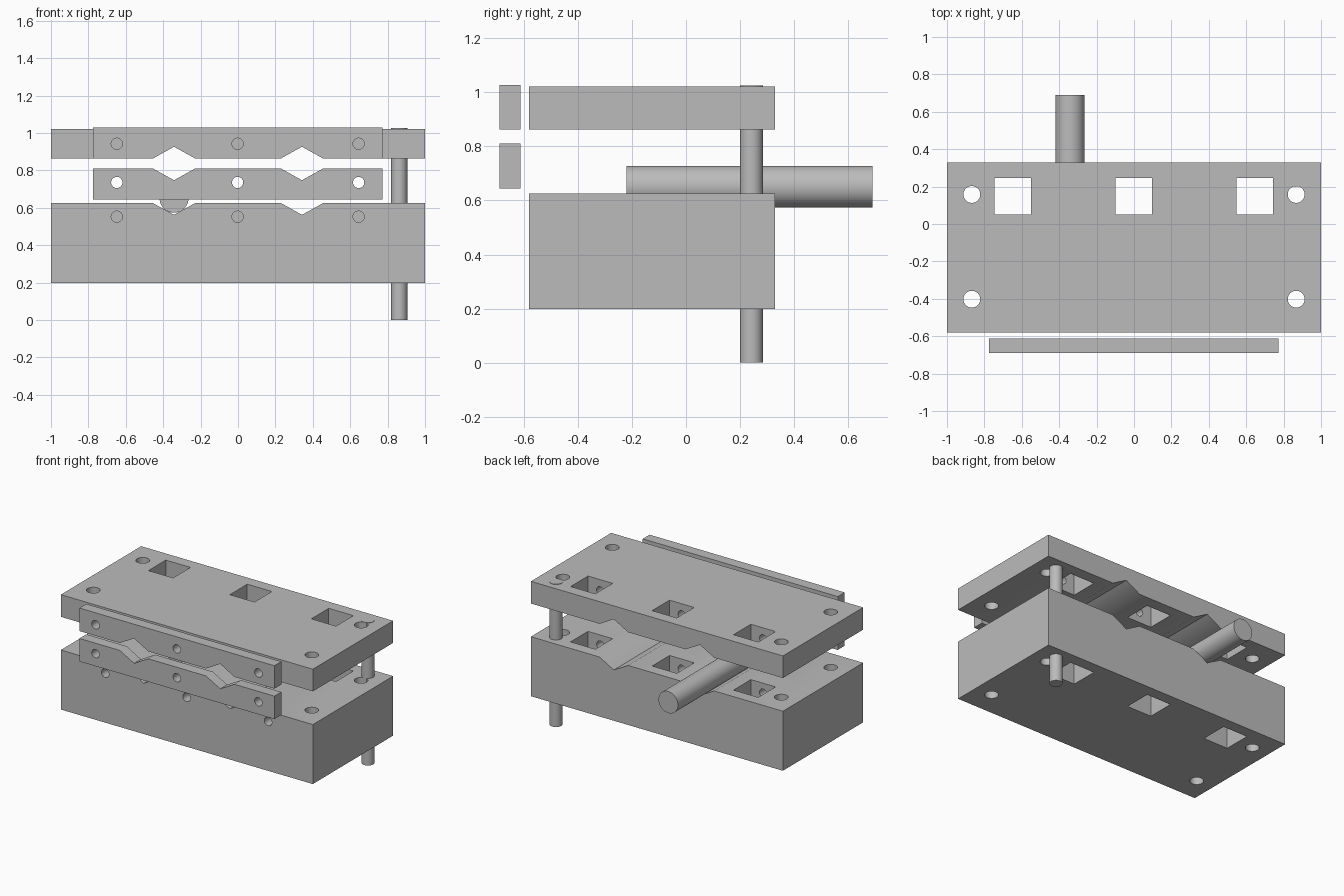
import bpy, bmesh, math
from mathutils import Matrix

if "Cube" in bpy.data.objects:
    bpy.data.objects.remove(bpy.data.objects["Cube"])

steel = bpy.data.materials.new("plain_grey")
steel.diffuse_color = (0.5, 0.5, 0.5, 1)
steel.use_nodes = True
steel.node_tree.nodes["Principled BSDF"].inputs["Base Color"].default_value = steel.diffuse_color


def make(name, bm):
    bmesh.ops.recalc_face_normals(bm, faces=bm.faces)
    me = bpy.data.meshes.new(name)
    bm.to_mesh(me)
    bm.free()
    me.materials.append(steel)
    ob = bpy.data.objects.new(name, me)
    bpy.context.collection.objects.link(ob)
    return ob


def cylinder(name, r, axis, start, length):
    bm = bmesh.new()
    bmesh.ops.create_cone(bm, cap_ends=True, segments=48, radius1=r, radius2=r, depth=length)
    bmesh.ops.translate(bm, verts=bm.verts, vec=(0, 0, length / 2))
    if axis == 'Y':
        bm.transform(Matrix.Rotation(-math.pi / 2, 4, 'X'))
    bm.transform(Matrix.Translation(start))
    return make(name, bm)


def box(name, x0, x1, y0, y1, z0, z1):
    return extrude(name, [(x0, z0), (x1, z0), (x1, z1), (x0, z1)], y0, y1)


def extrude(name, profile, y0, y1):
    bm = bmesh.new()
    face = bm.faces.new([bm.verts.new((x, y0, z)) for x, z in profile])
    ext = bmesh.ops.extrude_face_region(bm, geom=[face])
    verts = [v for v in ext["geom"] if isinstance(v, bmesh.types.BMVert)]
    bmesh.ops.translate(bm, verts=verts, vec=(0, y1 - y0, 0))
    return make(name, bm)


def grooved(name, half, y0, y1, plain_z, groove_z, cx=0.0):
    """Bar with two V grooves in the face at groove_z, cut towards plain_z."""
    depth = math.copysign(0.063, plain_z - groove_z)
    pts = [(cx - half, plain_z), (cx - half, groove_z)]
    for c in (-0.342, 0.342):
        pts += [(c - 0.113, groove_z), (c, groove_z + depth), (c + 0.113, groove_z)]
    pts += [(cx + half, groove_z), (cx + half, plain_z)]
    return extrude(name, pts, y0, y1)


def cut(ob, cutter):
    mod = ob.modifiers.new("cut", 'BOOLEAN')
    mod.operation, mod.solver, mod.object = 'DIFFERENCE', 'EXACT', cutter
    bpy.context.view_layer.objects.active = ob
    bpy.ops.object.modifier_apply(modifier=mod.name)
    bpy.data.objects.remove(cutter)


def smooth(ob):
    bpy.ops.object.select_all(action='DESELECT')
    ob.select_set(True)
    bpy.context.view_layer.objects.active = ob
    bpy.ops.object.shade_smooth_by_angle(angle=math.radians(30))


bolt_x = (-0.648, -0.002, 0.645)

# base block and top plate: corner holes, nut pockets, bolt holes from the front
base = grooved("base_block", 1.0, -0.58, 0.33, 0.198, 0.625)
plate = grooved("top_plate", 1.0, -0.58, 0.33, 1.022, 0.863)
for ob, bolt_z in ((base, 0.552), (plate, 0.942)):
    for x in (-0.867, 0.867):
        for y in (-0.402, 0.158):
            cut(ob, cylinder("cutter", 0.045, 'Z', (x, y, 0.1), 1.1))
    for x in bolt_x:
        cut(ob, box("cutter", x - 0.098, x + 0.098, 0.05, 0.247, 0.1, 1.2))
        cut(ob, cylinder("cutter", 0.03, 'Y', (x, -0.7, bolt_z), 0.85))

# front clamp strips
lower = grooved("lower_strip", 0.774, -0.69, -0.612, 0.645, 0.81, -0.002)
upper = grooved("upper_strip", 0.774, -0.69, -0.612, 1.028, 0.863, -0.002)
for ob, z in ((lower, 0.735), (upper, 0.942)):
    for x in bolt_x:
        cut(ob, cylinder("cutter", 0.03, 'Y', (x, -0.8, z), 0.3))

# upright guide pin and the rod lying in the groove
pin = cylinder("guide_pin", 0.043, 'Z', (0.862, 0.242, 0), 1.025)
rod = cylinder("rod", 0.0775, 'Y', (-0.342, -0.22, 0.651), 0.91)

for ob in (base, plate, lower, upper, pin, rod):
    smooth(ob)
